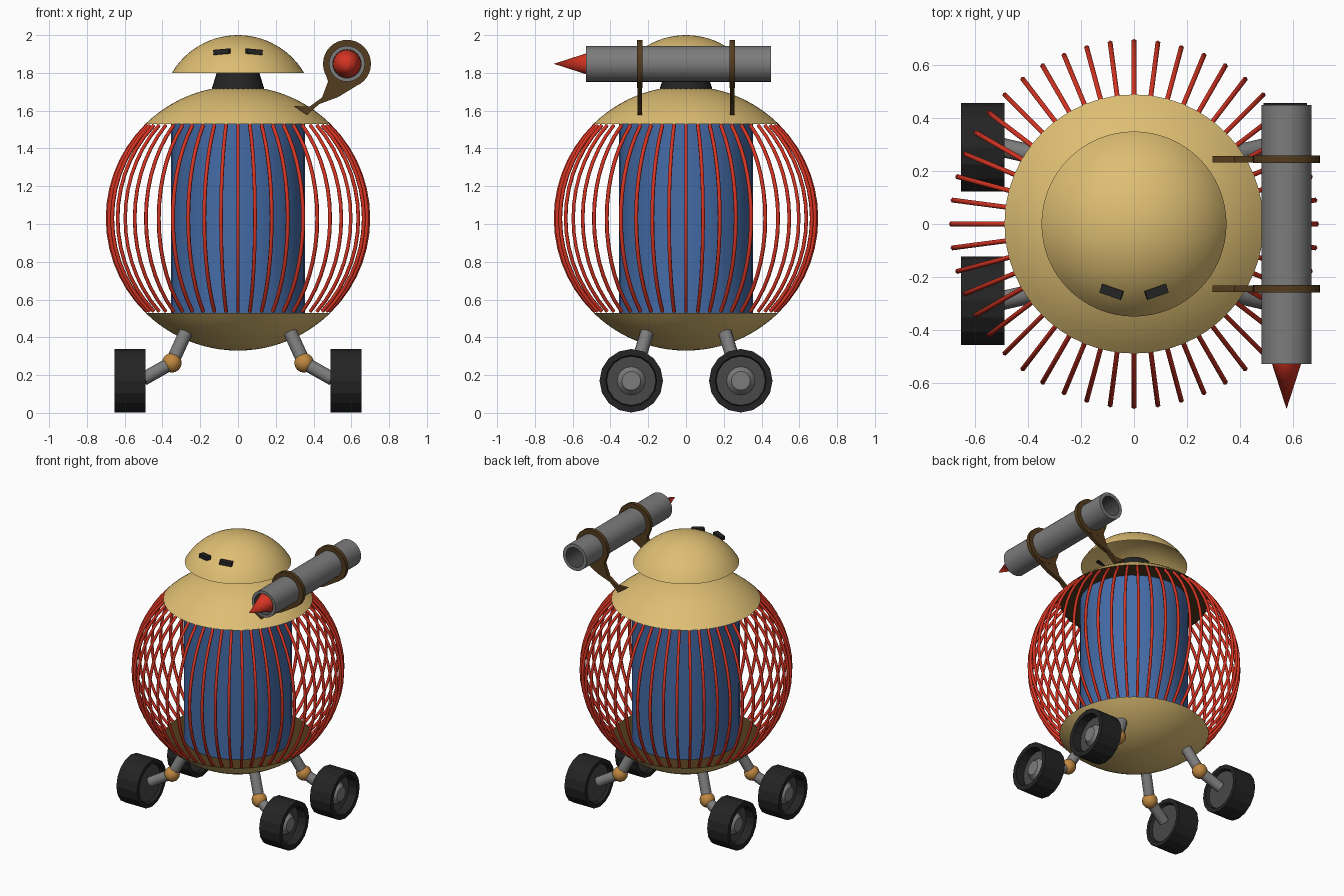
import bpy, bmesh, math
from mathutils import Matrix, Vector

if "Cube" in bpy.data.objects:
    bpy.data.objects.remove(bpy.data.objects["Cube"])


def material(name, rgb):
    lin = [((c / 255 + 0.055) / 1.055) ** 2.4 if c > 10 else c / 3294 for c in rgb]
    m = bpy.data.materials.new(name)
    m.diffuse_color = (*lin, 1)
    m.use_nodes = True
    m.node_tree.nodes["Principled BSDF"].inputs["Base Color"].default_value = m.diffuse_color
    return m


TAN = material("tan shell", (222, 190, 115))
BROWN = material("dark brown", (84, 60, 30))
BLUE = material("blue core", (68, 108, 168))
RED = material("red", (214, 52, 34))
GREY = material("grey metal", (124, 124, 124))
DARK = material("dark rubber", (36, 36, 36))
HUB = material("hub grey", (72, 72, 72))
ORANGE = material("orange joint", (192, 136, 64))


def finish(bm, name, mats, smooth=True, angle=35, outward=True):
    if outward:
        bmesh.ops.recalc_face_normals(bm, faces=bm.faces[:])
    me = bpy.data.meshes.new(name)
    bm.to_mesh(me)
    bm.free()
    ob = bpy.data.objects.new(name, me)
    bpy.context.collection.objects.link(ob)
    for m in mats:
        me.materials.append(m)
    if smooth:
        bpy.ops.object.select_all(action='DESELECT')
        ob.select_set(True)
        bpy.context.view_layer.objects.active = ob
        bpy.ops.object.shade_smooth_by_angle(angle=math.radians(angle))
    return ob


def lathe(name, profile, mats, segs=48, origin=(0, 0, 0), axis=(0, 0, 1),
          slots=None, angle=35):
    """Revolve (radius, height) points; slots gives a material per profile step."""
    bm = bmesh.new()
    mat = Matrix.Translation(origin) @ Vector(axis).to_track_quat('Z', 'Y').to_matrix().to_4x4()
    rings = []
    for r, h in profile:
        n = 1 if r < 1e-5 else segs
        rings.append([bm.verts.new(mat @ Vector((r * math.cos(2 * math.pi * i / segs),
                                                r * math.sin(2 * math.pi * i / segs), h)))
                      for i in range(n)])
    for k, (a, b) in enumerate(zip(rings, rings[1:])):
        for i in range(segs):
            j = (i + 1) % segs
            vs = [a[i % len(a)], a[j % len(a)], b[j % len(b)], b[i % len(b)]]
            f = bm.faces.new(list(dict.fromkeys(vs)))
            f.material_index = slots[k] if slots else 0
    return finish(bm, name, mats, True, angle)


def arc(radius, centre, a0, a1, n):
    """Sphere profile between two latitudes in degrees."""
    out = []
    for i in range(n + 1):
        t = math.radians(a0 + (a1 - a0) * i / n)
        out.append((max(0, radius * math.cos(t)), centre + radius * math.sin(t)))
    return out


def rod(name, a, b, r, mat, segs=12):
    a, b = Vector(a), Vector(b)
    return lathe(name, [(0, 0), (r, 0), (r, (b - a).length), (0, (b - a).length)],
                 [mat], segs, a, b - a)


# Body: two shell caps, each closed by a brown plate, around a blue core
R, CZ, LAT = 0.70, 1.03, 45.6
lathe("upper_shell", [(0, 1.53)] + arc(R, CZ, LAT, 90, 12), [BROWN, TAN], 64,
      slots=[0] + [1] * 12)
lathe("lower_shell", arc(R, CZ, -90, -LAT, 12) + [(0, 0.53)], [TAN, BROWN], 64,
      slots=[0] * 12 + [1])
lathe("core", [(0, 0.53), (0.355, 0.53), (0.355, 1.53), (0, 1.53)], [BLUE], 32)

# Cage: thin bars curving between the caps
bm = bmesh.new()
BARS, STEPS, SIDES, BR = 48, 14, 6, 0.0105
for k in range(BARS):
    turn = Matrix.Rotation(2 * math.pi * k / BARS, 4, 'Z')
    rings = []
    for i in range(STEPS + 1):
        t = math.radians(-LAT + 2 * LAT * i / STEPS)
        ring = []
        for s in range(SIDES):
            u = 2 * math.pi * s / SIDES
            rr = R - BR + BR * math.cos(u)
            p = Vector((rr * math.cos(t), BR * math.sin(u), CZ + rr * math.sin(t)))
            ring.append(bm.verts.new(turn @ p))
        rings.append(ring)
    for a, b in zip(rings, rings[1:]):
        for s in range(SIDES):
            q = (s + 1) % SIDES
            bm.faces.new((a[s], a[q], b[q], b[s]))
    bm.faces.new(rings[0])
    bm.faces.new(rings[-1])
finish(bm, "cage_bars", [RED], angle=65)

# Neck and open dome head
lathe("neck", [(0, 1.68), (0.15, 1.68), (0.11, 1.81), (0, 1.81)], [DARK], 32)
HR = 0.406
lat0 = math.degrees(math.acos(0.35 / HR))
lathe("head_dome", arc(HR, 2.0 - HR, lat0, 90, 14), [TAN], 64)

# Eyes: small blocks set in the dome
for side, label in ((-1, "left"), (1, "right")):
    bm = bmesh.new()
    bmesh.ops.create_cube(bm, size=1, matrix=Matrix.Translation((side * 0.085, -0.257, 1.912))
                          @ Matrix.Rotation(side * math.radians(19), 4, 'Z')
                          @ Matrix.Rotation(side * math.radians(5), 4, 'Y')
                          @ Matrix.Diagonal((0.085, 0.035, 0.027, 1)))
    finish(bm, label + "_eye", [DARK], False)

# Legs and wheels, one per corner
for sx in (-1, 1):
    for sy in (-1, 1):
        tag = ("left" if sx < 0 else "right") + ("_front" if sy < 0 else "_back")
        hip = (sx * 0.275, sy * 0.205, 0.43)
        knee = (sx * 0.35, sy * 0.255, 0.265)
        hub = (sx * 0.50, sy * 0.29, 0.18)
        rod(tag + "_upper_leg", hip, knee, 0.036, GREY)
        rod(tag + "_lower_leg", knee, hub, 0.036, GREY)
        lathe(tag + "_knee", arc(0.052, 0, -90, 90, 8), [ORANGE], 14, knee)
        lathe(tag + "_wheel",
              [(0, 0.02), (0.13, 0.02), (0.14, 0), (0.168, 0), (0.168, 0.165), (0.135, 0.165),
               (0.13, 0.105), (0.075, 0.105), (0.05, 0.135), (0, 0.135)],
              [DARK, HUB, GREY], 16, (sx * 0.49, sy * 0.29, 0.17), (sx, 0, 0),
              slots=[1, 0, 0, 0, 0, 0, 1, 2, 2], angle=20)

# Launcher: hollow tube with a pointed red tip inside the muzzle
LX, LZ = 0.577, 1.848
lathe("launcher_tube", [(0.075, -0.53), (0.095, -0.53), (0.095, 0.45), (0.07, 0.45),
                        (0.07, 0.25), (0, 0.25), (0.075, -0.4), (0.075, -0.53)],
      [GREY, HUB], 32, (LX, 0, LZ), (0, 1, 0), slots=[0, 0, 0, 1, 1, 1, 1])
lathe("rocket_tip", [(0, -0.42), (0.074, -0.42), (0.074, -0.47), (0, -0.70)], [RED], 20,
      (LX, 0, LZ), (0, 1, 0))

# Clamps: a ring round the tube with a curved arm down to the shell
ARM = [(0.296, 1.624), (0.365, 1.577), (0.43, 1.635), (0.53, 1.672), (0.64, 1.739),
       (0.577, 1.75), (0.51, 1.775), (0.461, 1.80), (0.477, 1.755), (0.445, 1.67), (0.38, 1.622)]
for y, label in ((-0.245, "front"), (0.245, "back")):
    lathe(label + "_clamp_ring", [(0.094, -0.014), (0.127, -0.014), (0.127, 0.014),
                                  (0.094, 0.014), (0.094, -0.014)],
          [BROWN], 32, (LX, y, LZ), (0, 1, 0))
    bm = bmesh.new()
    face = bm.faces.new([bm.verts.new((x, y - 0.013, z)) for x, z in ARM])
    ext = bmesh.ops.extrude_face_region(bm, geom=[face])
    bmesh.ops.translate(bm, vec=(0, 0.026, 0),
                        verts=[g for g in ext['geom'] if isinstance(g, bmesh.types.BMVert)])
    finish(bm, label + "_clamp_arm", [BROWN], False)
